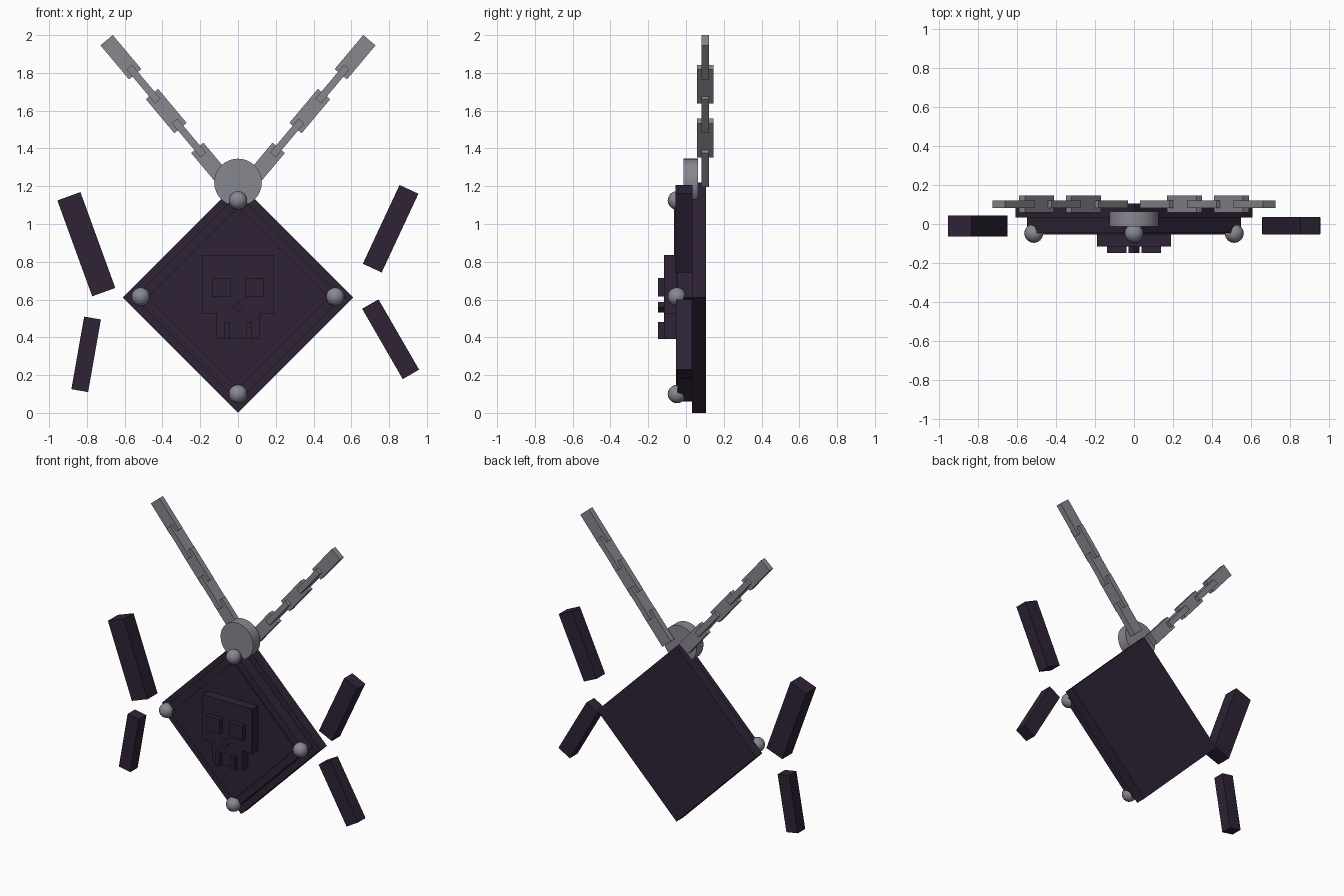
import bpy, math

if "Cube" in bpy.data.objects:
    bpy.data.objects.remove(bpy.data.objects["Cube"])

def material(name, rgb):
    m = bpy.data.materials.new(name)
    m.diffuse_color = (*rgb, 1)
    m.use_nodes = True
    m.node_tree.nodes["Principled BSDF"].inputs["Base Color"].default_value = m.diffuse_color
    return m

PURPLE = material("dark purple", (0.028, 0.016, 0.036))
GREY = material("steel grey", (0.245, 0.245, 0.28))

def finish(name, mat):
    ob = bpy.context.object
    ob.name = name
    ob.data.materials.append(mat)
    return ob

def box(name, x, z, w, h, y0, y1, mat=PURPLE, lean=0):
    """Box centred at x, z, spanning y0..y1; lean in degrees tips the top to +x."""
    bpy.ops.mesh.primitive_cube_add(size=1, location=(x, (y0 + y1) / 2, z),
                                    rotation=(0, math.radians(lean), 0))
    bpy.context.object.scale = (w, y1 - y0, h)
    return finish(name, mat)

# Diamond body: stepped square plates turned on their corner
CZ = 0.61
for name, half, y0, y1 in (("back_plate", 0.61, 0.033, 0.105),
                           ("middle_plate", 0.55, -0.045, 0.033),
                           ("front_panel", 0.48, -0.054, -0.045)):
    side = half * math.sqrt(2)
    box(name, 0, CZ, side, side, y0, y1, lean=45)

# Round studs at the four corners
for x, z in ((-0.515, 0.615), (0.515, 0.615), (0, 1.125), (0, 0.1)):
    bpy.ops.mesh.primitive_uv_sphere_add(segments=16, ring_count=10, radius=0.049,
                                         location=(x, -0.048, z))
    finish("corner_stud", GREY)
    bpy.ops.object.shade_smooth_by_angle()

# Hanging disc
bpy.ops.mesh.primitive_cylinder_add(vertices=32, radius=0.126, depth=0.076,
                                    location=(0, 0.026, 1.22),
                                    rotation=(math.pi / 2, 0, 0))
finish("hanger_disc", GREY)
bpy.ops.object.shade_smooth_by_angle()

# Two chains of links, alternately flat and on edge
for s in (-1, 1):
    for i in range(5):
        w, d = (0.085, 0.04) if i % 2 == 0 else (0.038, 0.088)
        box("chain_link", s * (0.14 + 0.12 * i), 1.313 + 0.1425 * i, w, 0.235,
            0.102 - d / 2, 0.102 + d / 2, GREY, s * 40)

# Skull emblem: cranium, jaw, eyes, nose, teeth
box("skull_cranium", 0, 0.681, 0.38, 0.312, -0.116, -0.05)
box("skull_jaw", 0, 0.46, 0.23, 0.14, -0.116, -0.05)
for s in (-1, 1):
    box("skull_eye", s * 0.088, 0.665, 0.1, 0.1, -0.148, -0.11)
    box("skull_tooth", s * 0.058, 0.435, 0.033, 0.09, -0.148, -0.11)
box("skull_nose", 0, 0.56, 0.04, 0.04, -0.148, -0.11, lean=45)

# Loose shards floating beside the body
for x, z, w, h, d, lean in ((-0.803, 0.893, 0.13, 0.54, 0.108, -20),
                            (0.808, 0.975, 0.11, 0.46, 0.09, 25),
                            (0.808, 0.39, 0.1, 0.43, 0.085, -30),
                            (-0.804, 0.31, 0.09, 0.39, 0.08, 10)):
    box("floating_shard", x, z, w, h, -0.01 - d / 2, -0.01 + d / 2, lean=lean)
